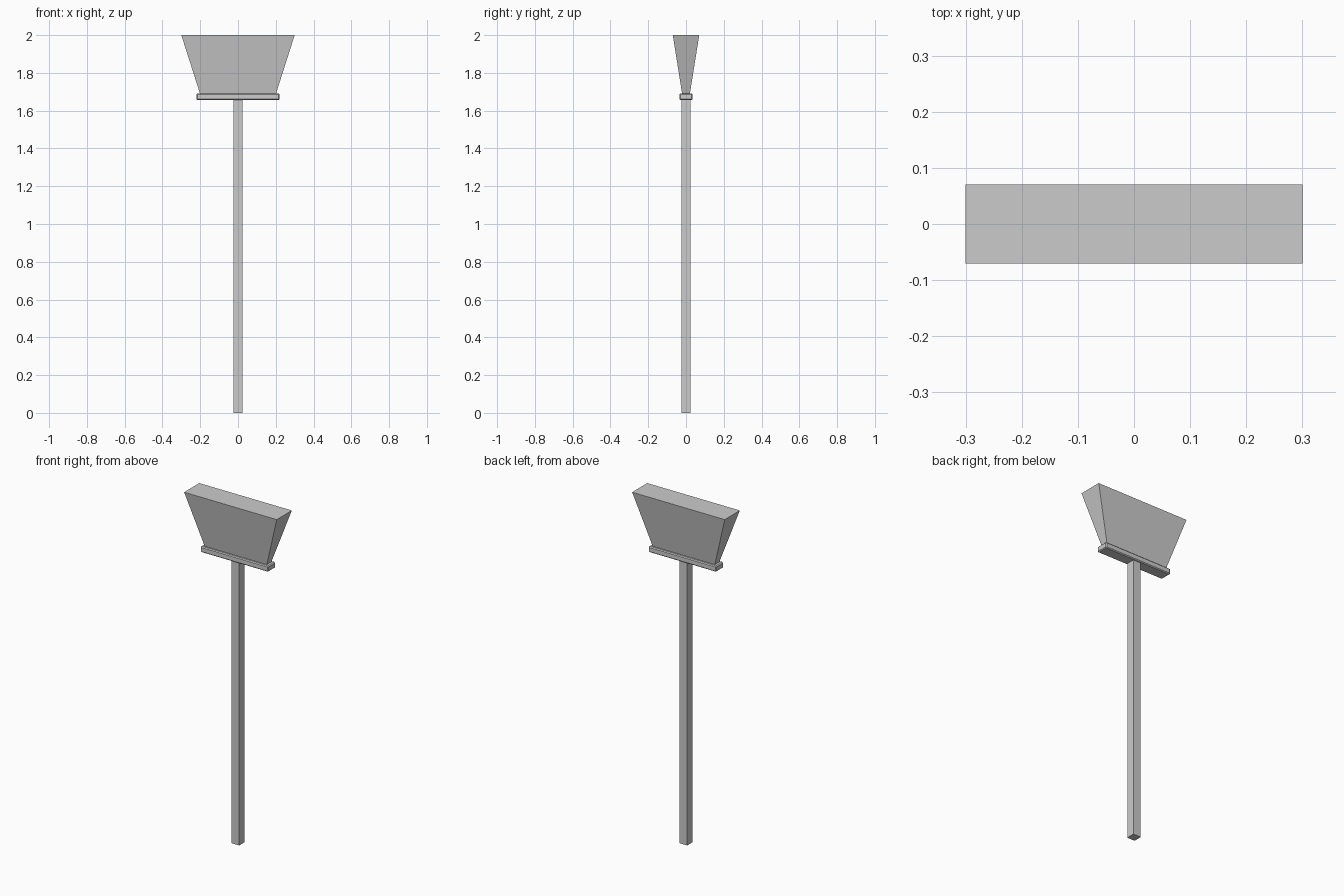
import bpy, bmesh

if "Cube" in bpy.data.objects:
    bpy.data.objects.remove(bpy.data.objects["Cube"])


def tapered_box(name, z0, z1, bottom, top, bevel=0.0):
    """Box from z0 to z1 with half sizes (x, y) at the bottom and top."""
    bm = bmesh.new()
    bmesh.ops.create_cube(bm, size=2)
    for v in bm.verts:
        hx, hy = top if v.co.z > 0 else bottom
        v.co = (v.co.x * hx, v.co.y * hy, z1 if v.co.z > 0 else z0)
    mesh = bpy.data.meshes.new(name)
    bm.to_mesh(mesh)
    bm.free()
    obj = bpy.data.objects.new(name, mesh)
    bpy.context.collection.objects.link(obj)
    if bevel:
        mod = obj.modifiers.new("edge_bevel", 'BEVEL')
        mod.width = bevel
        mod.segments = 1
    return obj


# Square pole
tapered_box("handle", 0.0, 1.665, (0.025, 0.025), (0.025, 0.025))
# Cross bar with slightly chamfered edges
tapered_box("cross_bar", 1.657, 1.691, (0.22, 0.035), (0.22, 0.035), 0.005)
# Flaring bristle block
tapered_box("bristles", 1.686, 2.0, (0.2, 0.02), (0.3, 0.07))
